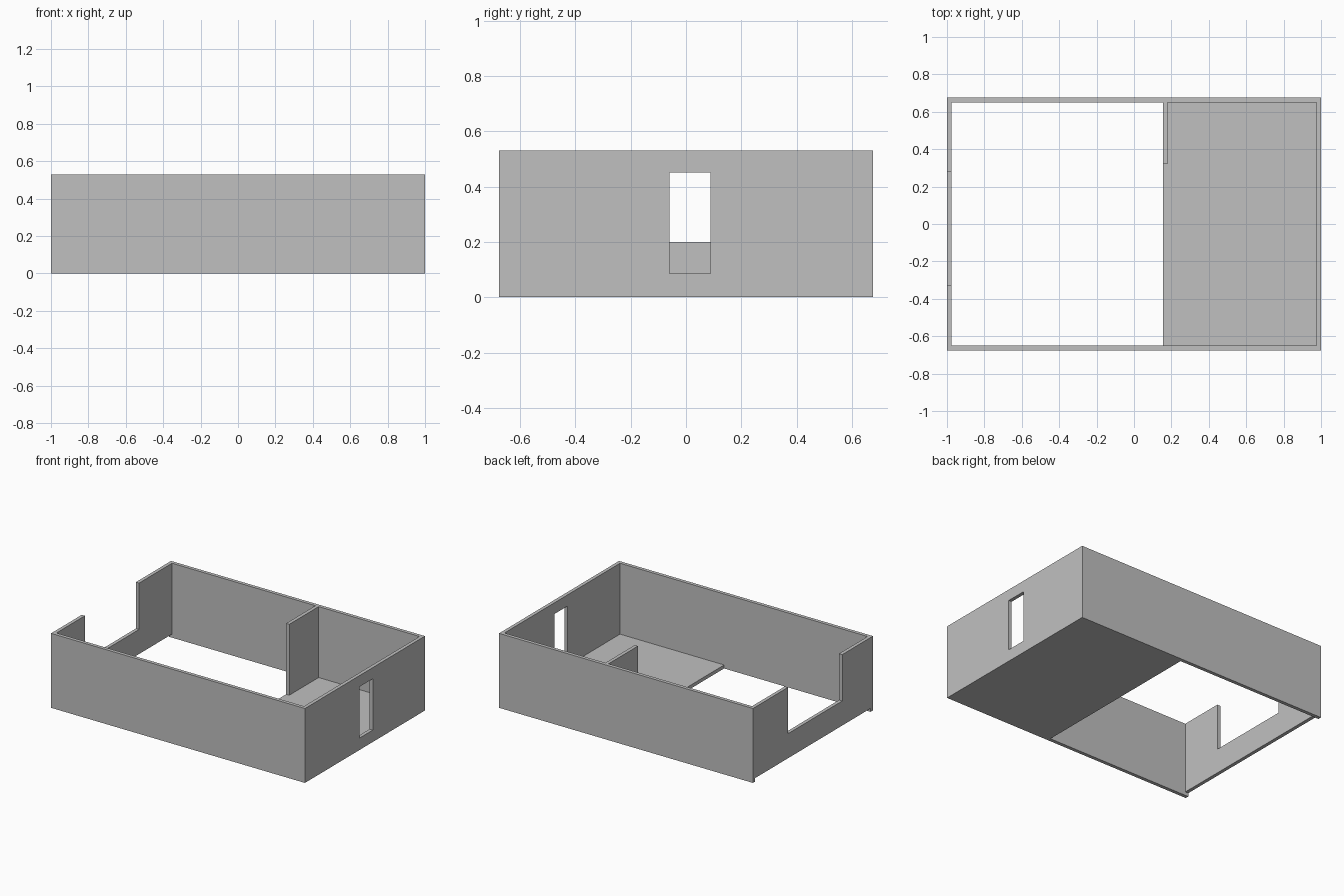
import bpy
import bmesh

cube = bpy.data.objects.get("Cube")
if cube:
    bpy.data.objects.remove(cube, do_unlink=True)

grey = bpy.data.materials.new("wall_grey")
grey.use_nodes = True
colour = (0.53, 0.53, 0.53, 1)
grey.diffuse_color = colour
grey.node_tree.nodes["Principled BSDF"].inputs["Base Color"].default_value = colour

X, Y, H = 1.0, 0.675, 0.53      # half length, half width, height
T = 0.025                       # thickness of walls and floor
IX, IY = X - T, Y - T           # inner faces of the walls
FLOOR_X = 0.155                 # open edge of the floor


def extrude_outline(name, loop, offset):
    """Solid made by pushing a closed outline along an offset."""
    bm = bmesh.new()
    face = bm.faces.new([bm.verts.new(p) for p in loop])
    moved = bmesh.ops.extrude_face_region(bm, geom=[face])["geom"]
    bmesh.ops.translate(bm, vec=offset,
                        verts=[v for v in moved if isinstance(v, bmesh.types.BMVert)])
    bmesh.ops.recalc_face_normals(bm, faces=bm.faces)
    mesh = bpy.data.meshes.new(name)
    bm.to_mesh(mesh)
    bm.free()
    mesh.materials.append(grey)
    obj = bpy.data.objects.new(name, mesh)
    bpy.context.collection.objects.link(obj)
    return obj


def box(name, x0, x1, y0, y1, z0, z1):
    loop = [(x0, y0, z0), (x1, y0, z0), (x1, y1, z0), (x0, y1, z0)]
    return extrude_outline(name, loop, (0, 0, z1 - z0))


# Long walls, full length and down to the ground
box("front_wall", -X, X, -Y, -IY, 0, H)
box("back_wall", -X, X, IY, Y, 0, H)

# Floor under one end of the room
box("floor", FLOOR_X, IX, -IY, IY, 0, T)

# End wall with a narrow window opening
window_wall = box("window_wall", IX, X, -IY, IY, 0, H)
cutter = box("window_cutter", IX - T, X + T, -0.06, 0.088, 0.085, 0.45)
cutter.hide_render = True
cutter.hide_viewport = True
cut = window_wall.modifiers.new("window", "BOOLEAN")
cut.operation = "DIFFERENCE"
cut.solver = "EXACT"
cut.object = cutter

# Opposite end wall with a wide open notch, raised by the floor thickness
notch = [(-IY, T), (IY, T), (IY, H), (0.28, H), (0.28, 0.2),
         (-0.33, 0.2), (-0.33, H), (-IY, H)]
extrude_outline("notched_wall", [(-X, y, z) for y, z in notch], (T, 0, 0))

# Short partition standing on the edge of the floor
box("partition", FLOOR_X, FLOOR_X + T, 0.32, IY, T, H)
